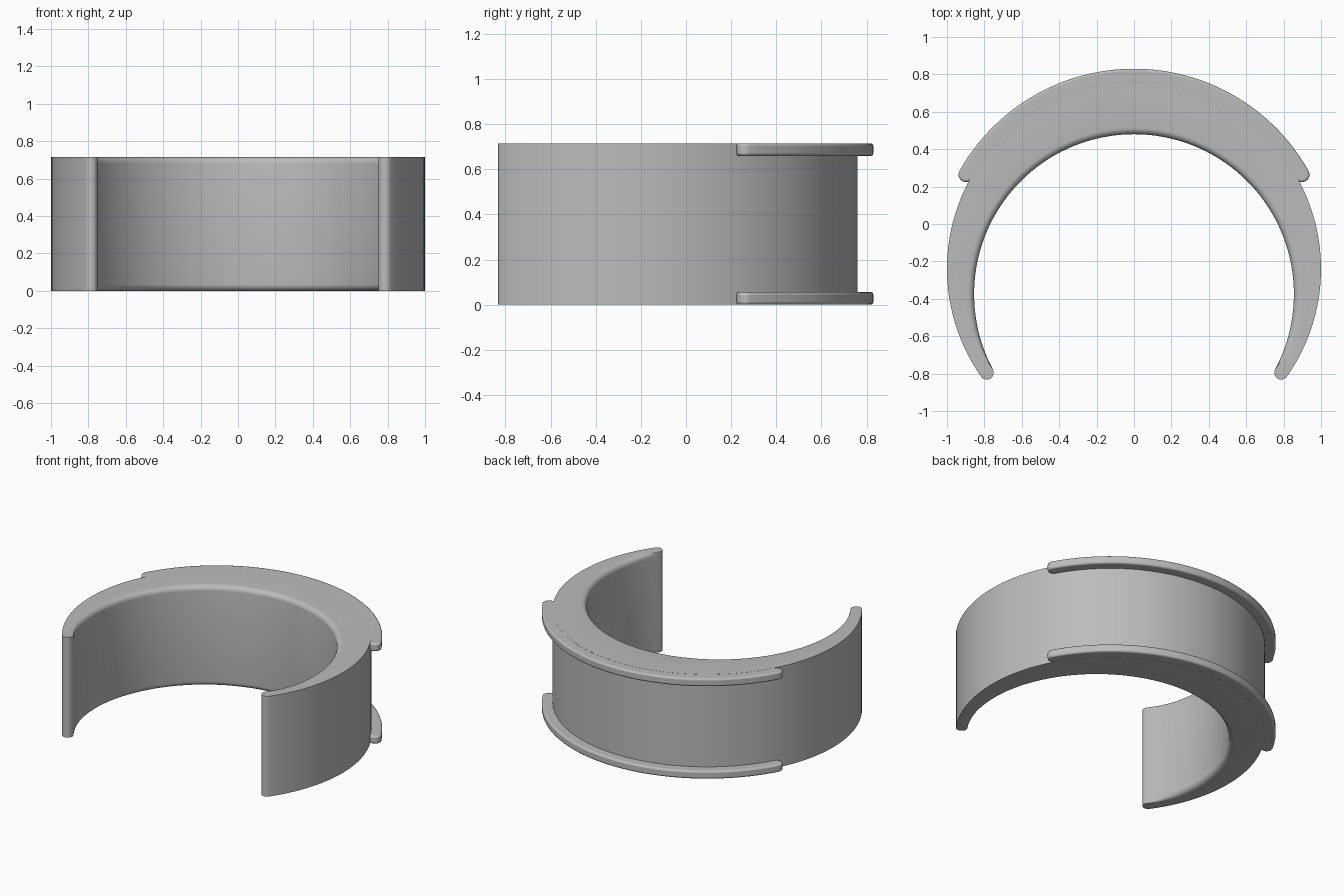
import bpy
import bmesh
from math import sin, cos, pi, atan2, radians

HEIGHT = 0.715
OUT_Y, OUT_R = -0.24, 1.0       # outer circle of the band
IN_Y, IN_R = -0.375, 0.855      # inner circle of the band
TIP_X, TIP_Y, TIP_R = 0.787, -0.795, 0.037
FILLET = 0.035

cube = bpy.data.objects.get("Cube")
if cube:
    bpy.data.objects.remove(cube)

grey = bpy.data.materials.new("plain grey")
grey.use_nodes = True
colour = (0.5, 0.5, 0.5, 1)
grey.diffuse_color = colour
grey.node_tree.nodes["Principled BSDF"].inputs["Base Color"].default_value = colour


def arc(cx, cy, r, a0, a1, n):
    """Points along an arc from angle a0 to a1."""
    angles = [a0 + (a1 - a0) * i / n for i in range(n + 1)]
    return [(cx + r * cos(a), cy + r * sin(a)) for a in angles]


def loft(name, layers):
    """Solid through matching outlines given as (z, points)."""
    bm = bmesh.new()
    rings = [[bm.verts.new((x, y, z)) for x, y in pts] for z, pts in layers]
    bm.faces.new(rings[0][::-1])
    bm.faces.new(rings[-1])
    n = len(rings[0])
    for low, high in zip(rings, rings[1:]):
        for i in range(n):
            j = (i + 1) % n
            bm.faces.new((low[i], low[j], high[j], high[i]))
    bmesh.ops.recalc_face_normals(bm, faces=bm.faces)
    mesh = bpy.data.meshes.new(name)
    bm.to_mesh(mesh)
    bm.free()
    mesh.materials.append(grey)
    obj = bpy.data.objects.new(name, mesh)
    bpy.context.collection.objects.link(obj)
    return obj


def smooth(obj):
    bpy.ops.object.select_all(action='DESELECT')
    obj.select_set(True)
    bpy.context.view_layer.objects.active = obj
    bpy.ops.object.shade_smooth_by_angle(angle=radians(32))


def band_outline(widen):
    """Crescent outline; the inner arc is widened, fading out at the tips."""
    a = atan2(TIP_Y - OUT_Y, TIP_X)
    b = atan2(TIP_Y - IN_Y, TIP_X)
    outer = arc(0, OUT_Y, OUT_R, a, pi - a, 96)
    left_tip = arc(-TIP_X, TIP_Y, TIP_R, pi - a, 2 * pi - b, 12)[1:-1]
    right_tip = arc(TIP_X, TIP_Y, TIP_R, pi + b, 2 * pi + a, 12)[1:-1]
    inner = []
    n = 96
    for i in range(n + 1):
        t = pi - b + (2 * b - pi) * i / n
        r = IN_R + widen * min(1, min(i, n - i) / 6)
        inner.append((r * cos(t), IN_Y + r * sin(t)))
    return outer + left_tip + inner + right_tip


# Crescent band with rounded inner rims
steps = [i * pi / 12 for i in range(7)]
bottom = [(FILLET * (1 - sin(s)), FILLET * (1 - cos(s))) for s in steps]
layers = [(z, band_outline(w)) for z, w in
          [(FILLET * (1 - cos(s)), FILLET * (1 - sin(s))) for s in steps]]
layers += [(HEIGHT - z, pts) for z, pts in layers[::-1]]
smooth(loft("crescent_band", layers))

# Raised flanges around the back, at the bottom and top
a = radians(29.3)
end_r, mid_r = 0.04, 1.03
outline = arc(0, OUT_Y, mid_r + end_r, a, pi - a, 80)
outline += arc(-mid_r * cos(a), OUT_Y + mid_r * sin(a), end_r, pi - a, 2 * pi - a, 12)[1:]
outline += arc(0, OUT_Y, mid_r - end_r, pi - a, a, 80)[1:]
outline += arc(mid_r * cos(a), OUT_Y + mid_r * sin(a), end_r, pi + a, 2 * pi + a, 12)[1:-1]
for name, z in (("bottom_flange", 0), ("top_flange", HEIGHT - 0.056)):
    flange = loft(name, [(z, outline), (z + 0.056, outline)])
    smooth(flange)
    bevel = flange.modifiers.new("rounded_edges", 'BEVEL')
    bevel.width = 0.012
    bevel.segments = 3
    bevel.limit_method = 'ANGLE'
    bevel.angle_limit = radians(50)
    bpy.ops.object.modifier_apply(modifier=bevel.name)
    smooth(flange)
